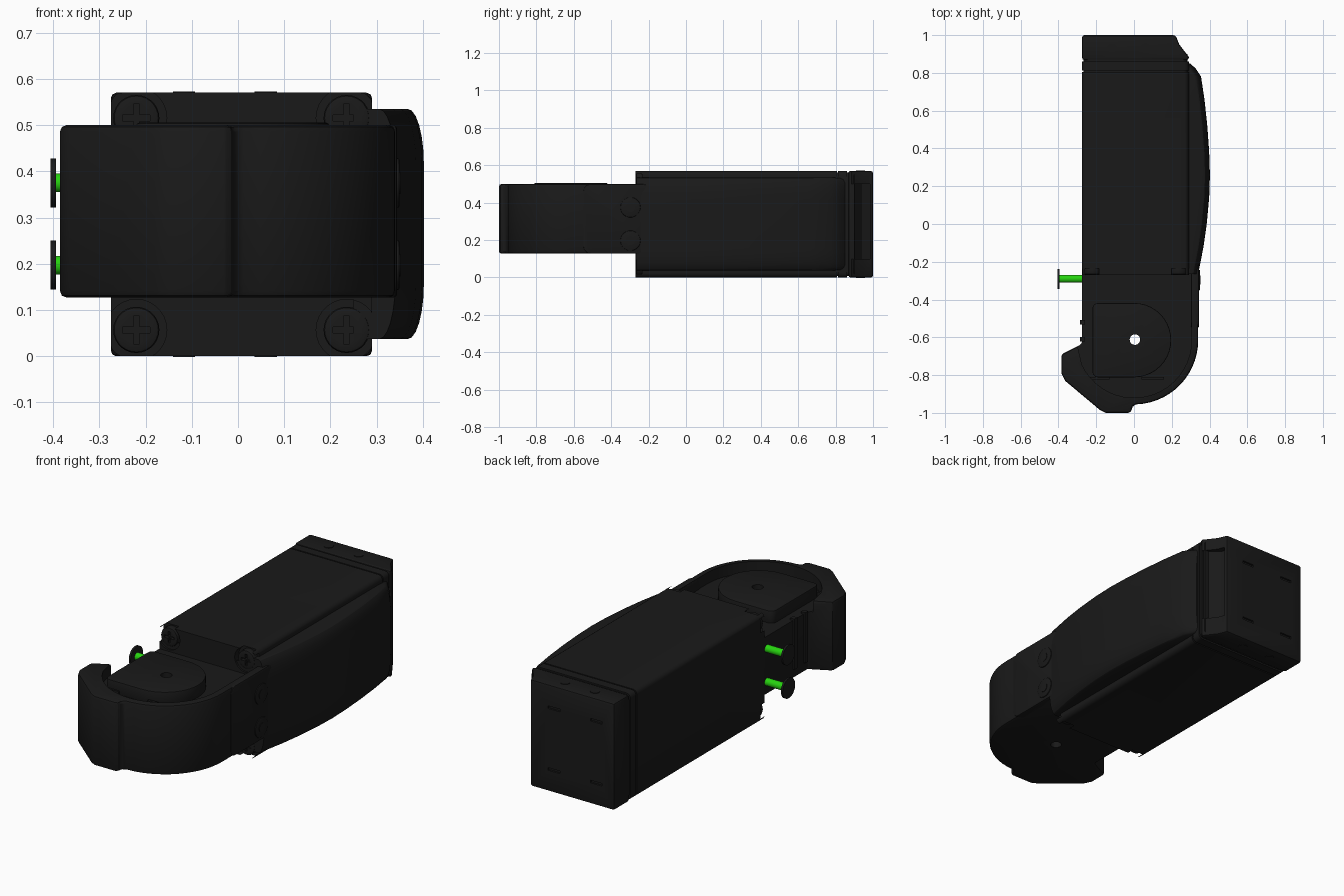
import bpy, bmesh
from math import sin, cos, pi, radians

if "Cube" in bpy.data.objects:
    bpy.data.objects.remove(bpy.data.objects["Cube"])


def material(name, rgb):
    m = bpy.data.materials.new(name)
    m.diffuse_color = (*rgb, 1)
    m.use_nodes = True
    m.node_tree.nodes["Principled BSDF"].inputs["Base Color"].default_value = m.diffuse_color
    return m


BLACK = material("black_plastic", (0.01, 0.01, 0.01))
GREEN = material("green_metal", (0.02, 0.65, 0.005))


def place(axis, a, b, t):
    return {'X': (t, a, b), 'Y': (a, t, b), 'Z': (a, b, t)}[axis]


def loft(name, rings, mat=BLACK):
    """Skin a list of equal-length rings and cap both ends."""
    bm = bmesh.new()
    vs = [[bm.verts.new(p) for p in r] for r in rings]
    n = len(vs[0])
    for r0, r1 in zip(vs, vs[1:]):
        for i in range(n):
            bm.faces.new((r0[i], r0[(i + 1) % n], r1[(i + 1) % n], r1[i]))
    bm.faces.new(vs[0])
    bm.faces.new(vs[-1])
    bmesh.ops.recalc_face_normals(bm, faces=bm.faces)
    me = bpy.data.meshes.new(name)
    bm.to_mesh(me)
    bm.free()
    ob = bpy.data.objects.new(name, me)
    bpy.context.collection.objects.link(ob)
    me.materials.append(mat)
    return ob


def prism(name, pts, lo, hi, axis='Z', mat=BLACK):
    return loft(name, [[place(axis, a, b, t) for a, b in pts] for t in (lo, hi)], mat)


def arc(cx, cy, r, a0, a1, n):
    return [(cx + r * cos(radians(a0 + (a1 - a0) * i / n)),
             cy + r * sin(radians(a0 + (a1 - a0) * i / n))) for i in range(n + 1)]


def disc(a, b, r, n=28):
    return arc(a, b, r, 0, 360 - 360 / n, n - 1)


def rect(a0, a1, b0, b1, r=0.0, n=4):
    if r == 0:
        return [(a0, b0), (a1, b0), (a1, b1), (a0, b1)]
    return (arc(a0 + r, b0 + r, r, 180, 270, n) + arc(a1 - r, b0 + r, r, 270, 360, n)
            + arc(a1 - r, b1 - r, r, 0, 90, n) + arc(a0 + r, b1 - r, r, 90, 180, n))


def apply(ob, mod):
    bpy.context.view_layer.objects.active = ob
    bpy.ops.object.modifier_apply(modifier=mod.name)


def bevel(ob, w, seg=2):
    m = ob.modifiers.new("bevel", 'BEVEL')
    m.width, m.segments, m.limit_method, m.angle_limit = w, seg, 'ANGLE', radians(40)
    apply(ob, m)
    return ob


def cut(ob, cutters):
    for c in cutters:
        m = ob.modifiers.new("cut", 'BOOLEAN')
        m.operation, m.object, m.solver = 'DIFFERENCE', c, 'EXACT'
        apply(ob, m)
        bpy.data.objects.remove(c)


# main body with pockets for the four corner screws
corners = [(x, z) for x in (-0.22, 0.235) for z in (0.057, 0.515)]
body = prism("main_body", rect(-0.275, 0.29, 0, 0.57, 0.025), -0.27, 0.806, 'Y')
cut(body, [prism("cutter", disc(x, z, 0.066), -0.3, -0.235, 'Y') for x, z in corners])
prism("seam_core", rect(-0.267, 0.282, 0.008, 0.562, 0.022), 0.78, 0.9, 'Y')
prism("rear_ring", rect(-0.275, 0.29, 0, 0.57, 0.025), 0.813, 0.86, 'Y')

# corner screws with cross slots
for x, z in corners:
    s = bevel(prism("corner_screw", disc(x, z, 0.05), -0.268, -0.225, 'Y'), 0.008)
    cut(s, [prism("cutter", rect(x - w, x + w, z - h, z + h), -0.3, -0.25, 'Y')
            for w, h in ((0.03, 0.0065), (0.0065, 0.03))])

# rear cap: slanted corner, with a recess between top and bottom flanges
cap_outline = [(-0.275, 0.868), (0.29, 0.868), (0.29, 0.885), (0.24, 0.95),
               (0.22, 1.0), (-0.275, 1.0)]
cap = bevel(prism("rear_cap", cap_outline, 0, 0.57), 0.012)
side_recess = [(0.28, 0.885), (0.21, 0.94), (0.195, 0.985), (0.4, 0.985), (0.4, 0.885)]
cut(cap, [prism("cutter", side_recess, 0.10, 0.50)]
    + [prism("cutter", rect(x - 0.035, x + 0.035, z - 0.007, z + 0.007), 0.99, 1.1, 'Y')
       for x in (-0.17, 0.08) for z in (0.12, 0.45)])
for x in (-0.117, 0.06):
    prism("cap_stud", disc(x, 0.933, 0.024), -0.002, 0.573)

# bulging side cover, lofted along y
def cover_ring(y, xm, dz):
    top, bot, rx = 0.535 - dz, 0.037 + dz, min(0.035, (xm - 0.27) * 0.6)
    ring = [(0.25, bot)]
    ring += [(xm - rx + rx * sin(t), bot + 0.12 - 0.12 * cos(t)) for t in [i * pi / 12 for i in range(7)]]
    ring += [(xm - rx + rx * cos(t), top - 0.12 + 0.12 * sin(t)) for t in [i * pi / 12 for i in range(7)]]
    return [(x, y, z) for x, z in ring + [(0.25, top)]]


loft("side_cover", [cover_ring(*s) for s in (
    (-0.265, 0.34, 0), (-0.12, 0.368, 0), (0.0, 0.385, 0), (0.14, 0.398, 0), (0.26, 0.402, 0),
    (0.38, 0.398, 0), (0.52, 0.388, 0), (0.66, 0.373, 0), (0.78, 0.355, 0),
    (0.825, 0.325, 0.004), (0.85, 0.297, 0.012))])

# front housing: rounded right side, angular left jaw, open pocket on top
HY = -0.615
outline = ([(0.34, -0.255)] + arc(0, HY, 0.34, 0, -88, 14)
           + [(-0.01, -0.965), (-0.012, -0.993), (-0.03, -1.0), (-0.15, -1.0), (-0.18, -0.985), (-0.365, -0.83),
              (-0.385, -0.79), (-0.385, -0.69), (-0.275, -0.635), (-0.275, -0.255)])
head = bevel(prism("front_housing", outline, 0.127, 0.50), 0.015)
pocket = ([(0.305, -0.26)] + arc(0, HY, 0.305, 0, -155, 20)
          + [(-0.30, -0.64), (-0.45, -0.56), (-0.45, -0.26)])
hole = disc(0.005, HY + 0.003, 0.028, 20)
cut(head, [prism("cutter", pocket, 0.44, 0.6), prism("cutter", hole, 0, 0.7)])

# gearbox plate inside the pocket
plate = bevel(prism("gearbox_plate", arc(0, HY, 0.197, 90, -90, 20)
                    + arc(-0.19, HY - 0.167, 0.03, 270, 180, 4)
                    + arc(-0.19, HY + 0.167, 0.03, 180, 90, 4), 0.43, 0.505), 0.006)
cut(plate, [prism("cutter", hole, 0, 0.7)])
for x in (-0.19, 0.1):
    prism("pocket_rib", rect(x - 0.06, x + 0.06, -0.822, -0.81), 0.43, 0.46)
for y in (-0.61, -0.52):
    prism("side_clip", rect(-0.285, -0.26, y - 0.012, y + 0.012), 0.18, 0.45)

# rounded flange that overlaps the body on the right, with bolt heads
bevel(prism("right_flange", rect(-0.55, -0.19, 0.127, 0.50, 0.04), 0.302, 0.344, 'X'), 0.008)
for z in (0.197, 0.375):
    bevel(prism("bolt_head", disc(-0.297, z, 0.054), 0.33, 0.349, 'X'), 0.004)
    prism("bolt_socket_rim", disc(-0.297, z, 0.024), 0.34, 0.351, 'X')
    # green pins with black discs on the left
    prism("green_pin", disc(-0.29, z, 0.02), -0.395, -0.25, 'X', GREEN)
    prism("pin_disc", disc(-0.29, z, 0.053), -0.405, -0.394, 'X')

# smooth shading with sharp edges kept
for ob in bpy.data.objects:
    ob.select_set(True)
bpy.context.view_layer.objects.active = body
bpy.ops.object.shade_smooth_by_angle(angle=radians(30))
